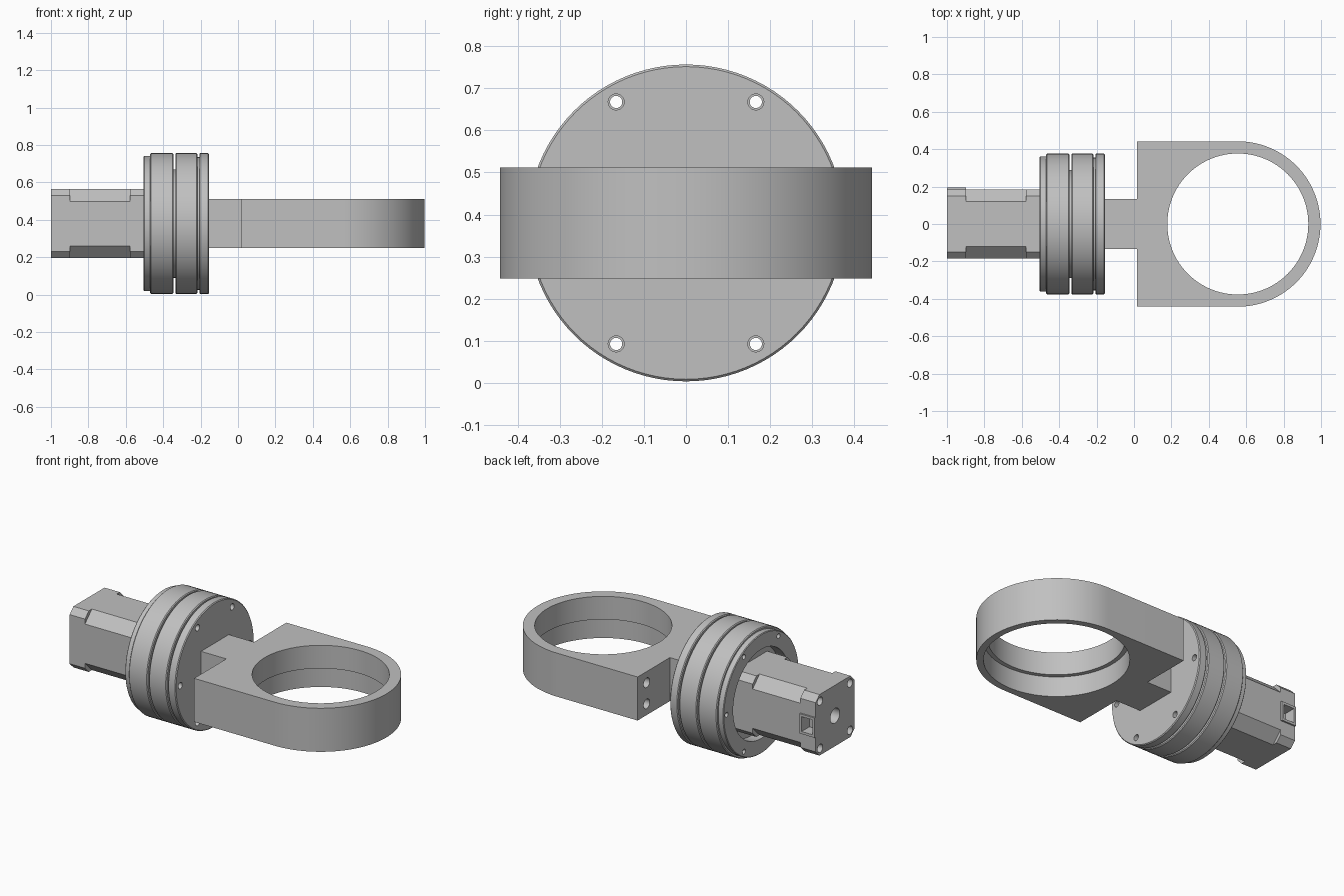
import bpy
import bmesh
import math
from mathutils import Matrix, Vector

cube = bpy.data.objects.get("Cube")
if cube:
    bpy.data.objects.remove(cube, do_unlink=True)

AXIS_Z = 0.38          # height of the main axis
RING_X = 0.555         # centre of the clamp ring
SEGMENTS = 96

grey = bpy.data.materials.new("machined_grey")
grey.use_nodes = True
grey.diffuse_color = (0.53, 0.53, 0.53, 1)
bsdf = next(n for n in grey.node_tree.nodes if n.type == 'BSDF_PRINCIPLED')
bsdf.inputs["Base Color"].default_value = grey.diffuse_color


def make_object(name, bm):
    bmesh.ops.recalc_face_normals(bm, faces=bm.faces)
    mesh = bpy.data.meshes.new(name)
    bm.to_mesh(mesh)
    bm.free()
    mesh.materials.append(grey)
    obj = bpy.data.objects.new(name, mesh)
    bpy.context.collection.objects.link(obj)
    return obj


def prism(name, outline, start, end, place):
    """Extrude a 2D outline; place(u, v, w) maps it into space."""
    bm = bmesh.new()
    low = [bm.verts.new(place(u, v, start)) for u, v in outline]
    high = [bm.verts.new(place(u, v, end)) for u, v in outline]
    bm.faces.new(low)
    bm.faces.new(high)
    for i in range(len(low)):
        j = (i + 1) % len(low)
        bm.faces.new((low[i], low[j], high[j], high[i]))
    return make_object(name, bm)


def along_x(u, v, w):
    return (w, u, AXIS_Z + v)


def along_z(u, v, w):
    return (u, v, w)


def circle(cx, cy, r, n=SEGMENTS):
    return [(cx + r * math.cos(math.tau * i / n), cy + r * math.sin(math.tau * i / n))
            for i in range(n)]


def box(name, lo, hi):
    outline = [(lo[0], lo[1]), (hi[0], lo[1]), (hi[0], hi[1]), (lo[0], hi[1])]
    return prism(name, outline, lo[2], hi[2], along_z)


def lathe(name, profile):
    """Spin (x, radius) points about the main axis."""
    bm = bmesh.new()
    verts = [bm.verts.new((x, 0, r)) for x, r in profile]
    edges = [bm.edges.new(pair) for pair in zip(verts, verts[1:])]
    bmesh.ops.spin(bm, geom=verts + edges, cent=Vector(), axis=(1, 0, 0),
                   angle=math.tau, steps=SEGMENTS)
    bmesh.ops.remove_doubles(bm, verts=bm.verts, dist=0.0001)
    bmesh.ops.transform(bm, matrix=Matrix.Translation((0, 0, AXIS_Z)), verts=bm.verts)
    return make_object(name, bm)


def cut(obj, cutters):
    for cutter in cutters:
        cutter.hide_render = True
        mod = obj.modifiers.new("cut", 'BOOLEAN')
        mod.operation = 'DIFFERENCE'
        mod.solver = 'EXACT'
        mod.object = cutter
    graph = bpy.context.evaluated_depsgraph_get()
    graph.update()
    mesh = bpy.data.meshes.new_from_object(obj.evaluated_get(graph))
    obj.modifiers.clear()
    obj.data = mesh
    for cutter in cutters:
        bpy.data.objects.remove(cutter, do_unlink=True)


def smooth(obj):
    obj.data.shade_smooth()
    obj.data.set_sharp_from_angle(angle=math.radians(25))


# Clamp bracket: arm, shoulders and rounded ring in one outline
width, arm, back = 0.442, 0.133, 0.015
half = [(RING_X + width * math.sin(a), width * math.cos(a))
        for a in (math.pi / 2 * i / 32 for i in range(32, -1, -1))]
half += [(back, width), (back, arm), (-0.16, arm)]
outline = half + [(x, -y) for x, y in reversed(half[1:])]
bottom, top = 0.248, 0.512
bracket = prism("clamp_bracket", outline, bottom, top, along_z)
cutters = [
    prism("bore", circle(RING_X, 0, 0.377), bottom - 0.1, top + 0.1, along_z),
    prism("counterbore", circle(RING_X, 0, 0.402), bottom - 0.1, 0.372, along_z),
]
for y in (-0.355, 0.355):
    for z in (-0.064, 0.064):
        cutters.append(prism("screw_hole", circle(y, z, 0.029, 32),
                             back - 0.1, back + 0.2, along_x))
cut(bracket, cutters)
smooth(bracket)

# Coupling flange: grooved discs with a recess for the motor
radius, bevel = 0.3765, 0.005
profile = [(-0.44, 0), (-0.44, 0.27), (-0.505, 0.27),
           (-0.505, 0.358), (-0.501, 0.362), (-0.47, 0.362)]
discs = [(-0.47, -0.345, 0.29), (-0.335, -0.217, 0.355), (-0.207, -0.155, 0)]
for start, end, groove in discs:
    profile += [(start, radius - bevel), (start + bevel, radius),
                (end - bevel, radius), (end, radius - bevel), (end, groove)]
    if groove:
        profile.append((end + 0.01, groove))
flange = lathe("coupling_flange", profile)
cutters = []
for i in range(6):
    a = math.pi / 3 * i
    y, z = 0.332 * math.cos(a), 0.332 * math.sin(a)
    cutters.append(prism("bolt_hole", circle(y, z, 0.0145, 24), -0.7, 0, along_x))
    cutters.append(prism("bolt_seat", circle(y, z, 0.019, 24), -0.18, 0, along_x))
cut(flange, cutters)
smooth(flange)


# Motor: chamfered square end caps and a slimmer-cornered body
def chamfered_square(h, c):
    d = h - c
    return [(d, h), (-d, h), (-h, d), (-h, -d), (-d, -h), (d, -h), (h, -d), (h, d)]


side, rear, cap_end = 0.185, -1.0, -0.897
rear_cap = prism("motor_rear_cap", chamfered_square(side, 0.036), rear, cap_end, along_x)
prism("motor_body", chamfered_square(side, 0.066), cap_end, -0.577, along_x)
prism("motor_front_cap", chamfered_square(side, 0.036), -0.577, -0.435, along_x)

# Rear cap openings: shaft hole, corner screws and cable socket
cutters = [prism("shaft_hole", circle(0, 0, 0.045, 48), rear - 0.1, rear + 0.07, along_x)]
for y in (-0.143, 0.143):
    for z in (-0.143, 0.143):
        cutters.append(prism("corner_hole", circle(y, z, 0.025, 32),
                             rear - 0.1, rear + 0.04, along_x))


def socket_cutter():
    return box("socket", (-0.985, 0.12, AXIS_Z - 0.045), (-0.912, 0.3, AXIS_Z + 0.045))


cut(rear_cap, cutters + [socket_cutter()])
smooth(rear_cap)

# Raised frame around the cable socket
frame = box("socket_frame", (rear, side - 0.004, AXIS_Z - 0.06),
            (cap_end, side + 0.01, AXIS_Z + 0.06))
cut(frame, [socket_cutter()])
